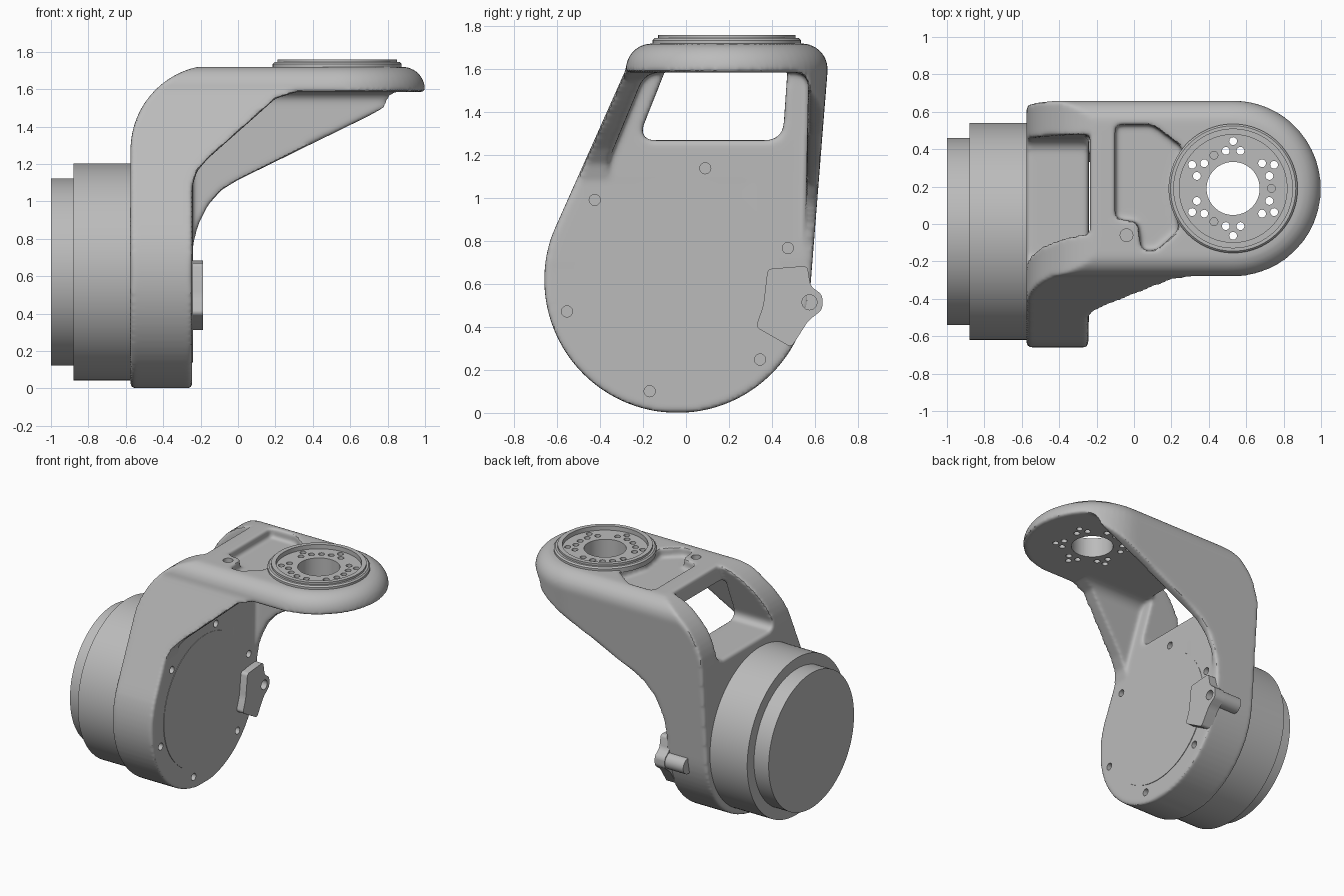
import bpy, bmesh, math
from mathutils import Vector

if "Cube" in bpy.data.objects:
    bpy.data.objects.remove(bpy.data.objects["Cube"])

grey = bpy.data.materials.new("cast_grey")
grey.diffuse_color = (0.5, 0.5, 0.5, 1)
grey.use_nodes = True
grey.node_tree.nodes["Principled BSDF"].inputs["Base Color"].default_value = grey.diffuse_color


def finish(name, bm):
    bmesh.ops.remove_doubles(bm, verts=bm.verts, dist=1e-6)
    bmesh.ops.recalc_face_normals(bm, faces=bm.faces)
    me = bpy.data.meshes.new(name)
    bm.to_mesh(me)
    bm.free()
    ob = bpy.data.objects.new(name, me)
    bpy.context.collection.objects.link(ob)
    me.materials.append(grey)
    return ob


def place(axis, u, v, w):
    """Point (u, v) in the plane across the axis, w along it."""
    return Vector({'X': (w, u, v), 'Y': (u, w, v), 'Z': (u, v, w)}[axis])


def prism(name, pts, axis, a, b, fillet=0):
    bm = bmesh.new()
    lo = [bm.verts.new(place(axis, u, v, a)) for u, v in pts]
    hi = [bm.verts.new(place(axis, u, v, b)) for u, v in pts]
    bm.faces.new(lo)
    bm.faces.new(hi)
    n = len(pts)
    for i in range(n):
        j = (i + 1) % n
        bm.faces.new((lo[i], lo[j], hi[j], hi[i]))
    bmesh.ops.recalc_face_normals(bm, faces=bm.faces)
    if fillet:
        edges = [bm.edges.get((p, q)) for p, q in zip(lo, hi)]
        bmesh.ops.bevel(bm, geom=edges, offset=fillet, segments=5, profile=0.5,
                        affect='EDGES', clamp_overlap=True)
    return finish(name, bm)


def lathe(name, profile, axis, cu, cv, seg=96):
    """Spin a closed (radius, along-axis) profile about an axis line."""
    bm = bmesh.new()
    rings = []
    for k in range(seg):
        t = 2 * math.pi * k / seg
        rings.append([bm.verts.new(place(axis, cu + r * math.cos(t), cv + r * math.sin(t), w))
                      for r, w in profile])
    n = len(profile)
    for k in range(seg):
        p, q = rings[k], rings[(k + 1) % seg]
        for i in range(n):
            j = (i + 1) % n
            if profile[i][0] == 0 and profile[j][0] == 0:
                continue
            if profile[i][0] == 0:
                bm.faces.new((p[i], p[j], q[j]))
            elif profile[j][0] == 0:
                bm.faces.new((p[i], p[j], q[i]))
            else:
                bm.faces.new((p[i], p[j], q[j], q[i]))
    return finish(name, bm)


def rod(name, axis, cu, cv, r, a, b, seg=20):
    return lathe(name, [(0, a), (r, a), (r, b), (0, b)], axis, cu, cv, seg)


def apply(ob, kind, **props):
    m = ob.modifiers.new(kind, kind)
    for k, v in props.items():
        setattr(m, k, v)
    bpy.context.view_layer.objects.active = ob
    bpy.ops.object.modifier_apply(modifier=m.name)


def boolean(ob, op, *others):
    for o in others:
        o.hide_render = True
        apply(ob, 'BOOLEAN', operation=op, object=o, solver='EXACT')
        bpy.data.objects.remove(o)


def merge(obs):
    """Join disjoint cutters into one object."""
    bm = bmesh.new()
    for o in obs:
        bm.from_mesh(o.data)
        bpy.data.objects.remove(o)
    return finish("cutters", bm)


CY, CZ, R = -0.04, 0.62, 0.62      # motor axis and bracket radius
HX, HY = 0.53, 0.19                # centre of the top flange

# Bracket hull: D-shaped sections stacked in z, round at the bottom and filleted on top
levels = []
for z in [CZ - R * math.cos(i * math.pi / 40) for i in range(1, 25)] + [0.86, 1.1, 1.35]:
    half = math.sqrt(max(0, R * R - (z - CZ) ** 2))
    yl = CY - half if z < 0.85 else -0.61 + (z - 0.86) * 0.446
    yr = CY + half if z < 0.57 else 0.578 + (z - 0.57) * 0.079
    levels.append((z, yl, yr))
for i in range(9):
    a = i * math.pi / 16
    o = 0.12 * (1 - math.cos(a))
    levels.append((1.6 + 0.12 * math.sin(a), -0.28 + o, 0.66 - o))
bm = bmesh.new()
rings = []
for z, yl, yr in levels:
    c, r = (yl + yr) / 2, (yr - yl) / 2
    sec = [(-0.7, yl)] + [(HX + r * math.cos(t), c + r * math.sin(t))
                          for t in [math.pi * (k / 32 - 0.5) for k in range(33)]] + [(-0.7, yr)]
    rings.append([bm.verts.new((x, y, z)) for x, y in sec])
for p, q in zip(rings, rings[1:]):
    for i in range(len(p)):
        j = (i + 1) % len(p)
        bm.faces.new((p[i], p[j], q[j], q[i]))
bm.faces.new(rings[0])
bm.faces.new(rings[-1])
bracket = finish("bracket", bm)

# Bent side profile, with the long rib line underneath
bend = [(-0.12 - 0.455 * math.cos(t), 1.275 + 0.455 * math.sin(t))
        for t in [i * math.pi / 32 for i in range(17)]]
profile = [(-0.575, -0.1)] + bend + [
    (1.1, 1.73), (1.1, 1.585), (0.96, 1.585), (0.0, 1.115), (-0.09, 1.06), (-0.16, 0.98),
    (-0.21, 0.88), (-0.238, 0.78), (-0.245, 0.68), (-0.245, -0.1)]
boolean(bracket, 'INTERSECT', prism("profile", profile, 'Y', -1, 1))

# Short front rib, hollow between the ribs, window through the bend, pocket on top
short_rib = [(-0.244, 0.3), (-0.244, 1.08), (-0.22, 1.16), (-0.16, 1.23), (0.1, 1.46),
             (0.2, 1.55), (0.31, 1.585), (1.2, 1.585), (1.2, 0.3)]
hollow = [(-0.19, 1.585), (0.57, 1.585), (0.545, 0.4), (-0.36, 0.4), (-0.37, 1.15)]
window = [(-0.225, 1.27), (0.45, 1.27), (0.49, 1.85), (0.005, 1.85)]
pocket = [(-0.1, 0.53), (0.1, 0.53), (0.26, 0.41), (0.2, 0.19), (0.24, -0.03),
          (0.12, -0.14), (0.04, -0.14), (0.02, 0.01), (-0.1, 0.03)]
boolean(bracket, 'DIFFERENCE',
        prism("short_rib_cut", short_rib, 'Y', -1, 0.3),
        prism("hollow_cut", hollow, 'X', -0.243, 1.2, 0.06),
        prism("window_cut", window, 'X', -0.8, -0.235, 0.07),
        prism("pocket_cut", pocket, 'Z', 1.65, 1.9, 0.025))

# Soft cast edges
apply(bracket, 'REMESH', mode='VOXEL', voxel_size=0.012)
apply(bracket, 'SMOOTH', factor=0.5, iterations=9)


# Bolt holes and bore through the flange
def flange_holes():
    cut = [rod("bore", 'Z', HX, HY, 0.142, 1.4, 1.9, 64)]
    for k in range(6):
        for r, d in ((0.253, 30), (0.205, 19), (0.205, 41)):
            t = math.radians(60 * k + d)
            cut.append(rod("hole", 'Z', HX + r * math.cos(t), HY + r * math.sin(t),
                           0.021, 1.4, 1.9))
    for k in range(3):
        t = math.radians(120 * k)
        cut.append(rod("hole", 'Z', HX + 0.205 * math.cos(t), HY + 0.205 * math.sin(t),
                       0.021, 1.69, 1.9))
    return cut


plate_holes = [rod("hole", 'X', CY + 0.535 * math.cos(t), CZ + 0.535 * math.sin(t),
                   0.026, -0.3, -0.1)
               for t in [math.radians(76 + 60 * k) for k in range(6)]]
screw_hole = rod("hole", 'Z', -0.04, -0.06, 0.034, 1.67, 1.9)
boolean(bracket, 'DIFFERENCE', merge(flange_holes() + plate_holes + [screw_hole]))

# Stepped flange ring on the arm
ring = lathe("flange_ring", [(0.142, 1.70), (0.345, 1.70), (0.345, 1.735), (0.335, 1.745),
                             (0.32, 1.745), (0.32, 1.76), (0.288, 1.76), (0.288, 1.728),
                             (0.142, 1.728)], 'Z', HX, HY)
boolean(ring, 'DIFFERENCE', merge(flange_holes()))

# Motor behind the bracket and cover disc in front
lathe("motor", [(0, -1), (0.5, -1), (0.5, -0.88), (0.58, -0.88), (0.58, -0.5), (0, -0.5)],
      'X', CY, CZ + 0.003, 128)
rod("cover_disc", 'X', CY, CZ + 0.003, 0.483, -0.3, -0.241, 96)

# Side tab with its screw boss
tab_outline = [(0.38, 0.67), (0.565, 0.685), (0.58, 0.59), (0.635, 0.55), (0.635, 0.48),
               (0.57, 0.43), (0.49, 0.305), (0.325, 0.4), (0.36, 0.5)]
tab = prism("side_tab", tab_outline, 'X', -0.27, -0.188, 0.02)
boolean(tab, 'UNION', rod("boss", 'X', 0.575, 0.515, 0.058, -0.42, -0.189, 40))
boolean(tab, 'DIFFERENCE', rod("hole", 'X', 0.575, 0.515, 0.035, -0.25, -0.1, 32))

# Smooth shading with sharp edges kept
for ob in bpy.context.collection.objects:
    ob.select_set(True)
bpy.context.view_layer.objects.active = bracket
bpy.ops.object.shade_smooth_by_angle(angle=math.radians(35))
